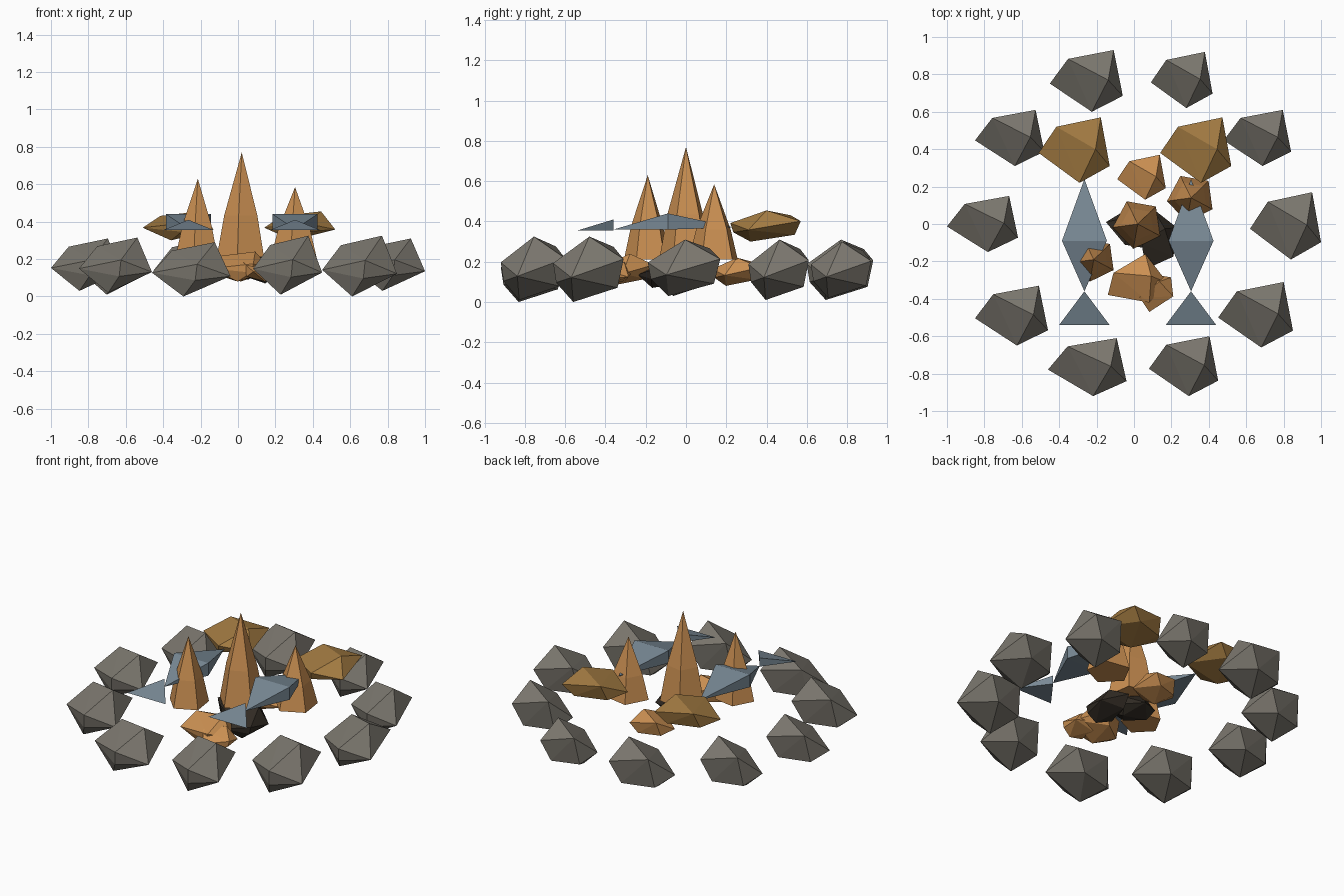
import bpy, bmesh, math
from mathutils import Vector

cube = bpy.data.objects.get("Cube")
if cube:
    bpy.data.objects.remove(cube, do_unlink=True)


def material(name, rgb):
    mat = bpy.data.materials.new(name)
    mat.use_nodes = True
    color = (*rgb, 1)
    mat.diffuse_color = color
    mat.node_tree.nodes["Principled BSDF"].inputs["Base Color"].default_value = color
    return mat


stone_grey = material("stone grey", (.2, .186, .158))
flame_orange = material("flame orange", (.6, .28, .085))
bread_brown = material("bread brown", (.37, .2, .055))
fish_blue = material("fish blue", (.19, .25, .3))
charcoal = material("charcoal", (.032, .025, .018))


def finish(bm, name, mat):
    bmesh.ops.recalc_face_normals(bm, faces=bm.faces)
    mesh = bpy.data.meshes.new(name)
    bm.to_mesh(mesh)
    bm.free()
    mesh.materials.append(mat)
    obj = bpy.data.objects.new(name, mesh)
    bpy.context.collection.objects.link(obj)
    return obj


def add_hull(bm, points):
    verts = [bm.verts.new(p) for p in points]
    result = bmesh.ops.convex_hull(bm, input=verts)
    loose = [v for v in verts if v.is_valid and not v.link_faces]
    bmesh.ops.delete(bm, geom=loose, context="VERTS")


# Faceted lump: leaning peak, upper ring of five, lower ring
LUMP = [(.12, 0, .16),
        (-.2, -.02, -.02), (-.1, .12, .11), (.15, .17, .05), (.2, -.09, -.04), (.03, -.18, .03),
        (-.12, .08, -.09), (.08, .14, -.09), (-.04, -.08, -.16), (.02, -.165, -.065)]


def lump(name, mat, x, y, z, turn=0):
    """Turn the lump, then fit it into the given (low, high) ranges."""
    c, s = math.cos(turn), math.sin(turn)
    pts = [(px * c - py * s, px * s + py * c, pz) for px, py, pz in LUMP]
    low = [min(p[i] for p in pts) for i in range(3)]
    high = [max(p[i] for p in pts) for i in range(3)]
    box = (x, y, z)
    fitted = [[box[i][0] + (p[i] - low[i]) / (high[i] - low[i]) * (box[i][1] - box[i][0])
               for i in range(3)] for p in pts]
    bm = bmesh.new()
    add_hull(bm, fitted)
    return finish(bm, name, mat)


# Ring of stones
stones = [((.62, 1), (-.19, .17), (.03, .31)),
          ((.48, .84), (.31, .61), (.01, .31)),
          ((.09, .42), (.62, .92), (.02, .3)),
          ((-.45, -.06), (.6, .93), (.01, .31)),
          ((-.85, -.48), (.31, .61), (.01, .31)),
          ((-1, -.62), (-.15, .15), (.03, .31)),
          ((-.85, -.46), (-.65, -.33), (.02, .315)),
          ((-.46, -.04), (-.92, -.61), (0, .29)),
          ((.08, .45), (-.92, -.6), (.01, .325)),
          ((.45, .85), (-.66, -.31), (0, .325))]
for i, box in enumerate(stones):
    lump(f"ring_stone_{i + 1}", stone_grey, *box)

# Loaves
lump("right_loaf", bread_brown, (-.51, -.13), (.22, .57), (.3, .455))
lump("left_loaf", bread_brown, (.14, .52), (.22, .57), (.3, .455))

# Embers and charcoal
lump("back_ember", flame_orange, (-.09, .17), (.13, .37), (.08, .22))
lump("front_ember", flame_orange, (-.14, .18), (-.42, -.16), (.08, .24), .4)
lump("small_ember", flame_orange, (.03, .21), (-.47, -.26), (.08, .2), 1.2)
lump("center_charcoal", charcoal, (-.15, .1), (-.13, .1), (.09, .23), 2)
lump("side_charcoal", charcoal, (.04, .23), (-.24, .08), (.07, .22), .9)


# Flames: five-sided, slightly bulging spikes
def flame(name, x, y, tip, radius, turn=3.28):
    base = .21
    bm = bmesh.new()
    pts = [(x, y, tip)]
    for share, width in ((0, 1), (.4, .7)):
        for k in range(5):
            a = turn + k * math.tau / 5
            pts.append((x + math.cos(a) * radius * width,
                        y + math.sin(a) * radius * width,
                        base + (tip - base) * share))
    add_hull(bm, pts)
    return finish(bm, name, flame_orange)


flame("center_flame", .02, 0, .77, .135)
flame("right_flame", -.215, -.19, .63, .12)
flame("left_flame", .305, .14, .585, .13)


# Fish: wedge body and flat triangular tail
def fish(name, x):
    bm = bmesh.new()
    body = [(x, .24, .37), (x, -.36, .36)]
    body += [(x + side * .12, -.09, z) for side in (-1, 1) for z in (.36, .44)]
    tail = [(x - .135, -.54, .355), (x + .135, -.54, .355), (x, -.36, .355), (x, -.36, .41)]
    add_hull(bm, body)
    add_hull(bm, tail)
    return finish(bm, name, fish_blue)


fish("right_fish", -.265)
fish("left_fish", .305)
